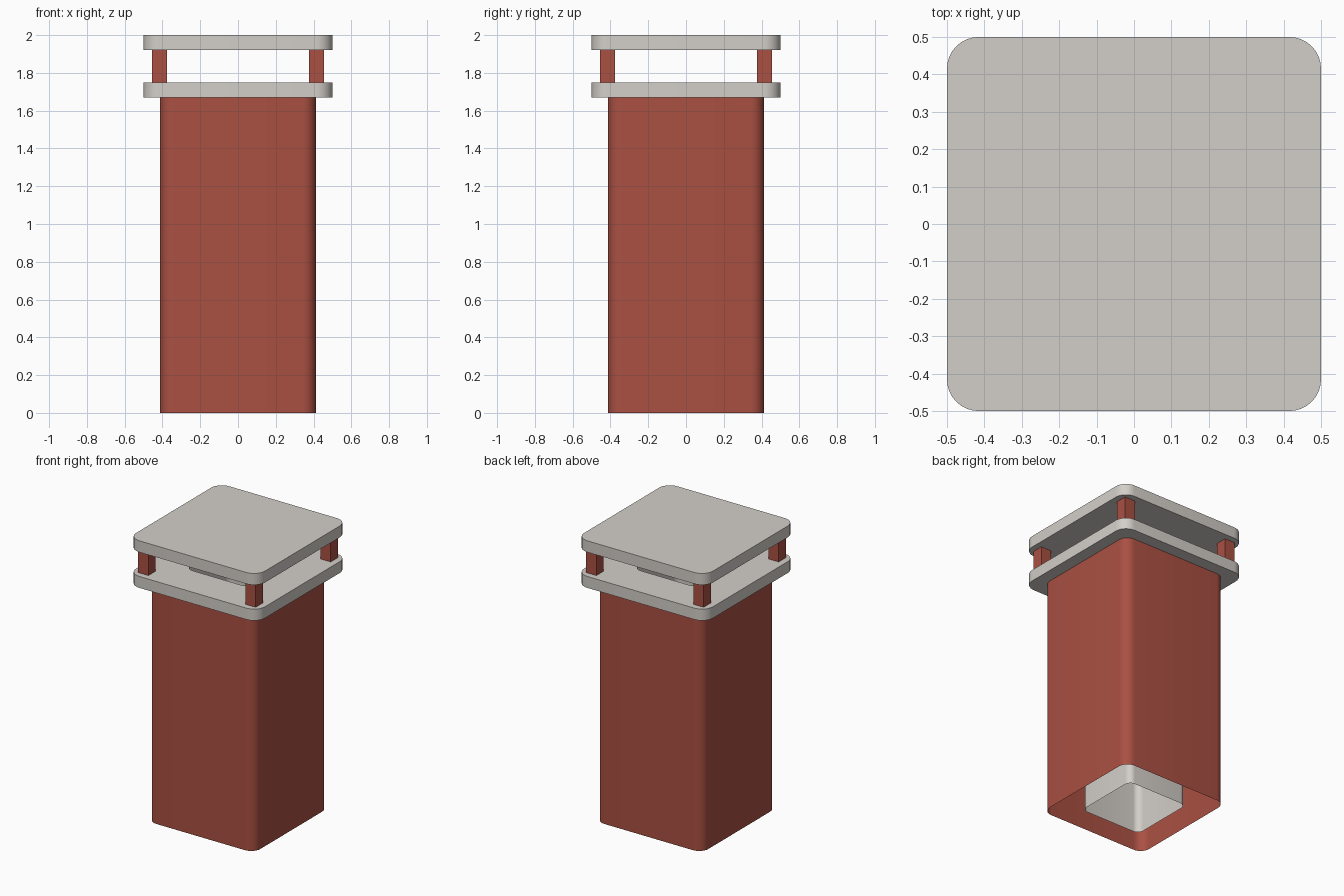
import bpy, bmesh, math

if "Cube" in bpy.data.objects:
    bpy.data.objects.remove(bpy.data.objects["Cube"])

def material(name, rgb):
    m = bpy.data.materials.new(name)
    m.diffuse_color = (*rgb, 1)
    m.use_nodes = True
    m.node_tree.nodes["Principled BSDF"].inputs["Base Color"].default_value = m.diffuse_color
    return m

BRICK = material("red_clay", (0.40, 0.08, 0.055))
STONE = material("pale_stone", (0.65, 0.62, 0.58))

def rounded_square(half, radius, segments=8):
    """Outline of a square with rounded corners, counter-clockwise."""
    pts = []
    c = half - radius
    for i, (sx, sy) in enumerate([(1, 1), (-1, 1), (-1, -1), (1, -1)]):
        for k in range(segments + 1):
            a = math.pi / 2 * (i + k / segments)
            pts.append((sx * c + radius * math.cos(a), sy * c + radius * math.sin(a)))
    return pts

def finish(name, bm, mat):
    me = bpy.data.meshes.new(name)
    bm.to_mesh(me)
    bm.free()
    me.materials.append(mat)
    ob = bpy.data.objects.new(name, me)
    bpy.context.collection.objects.link(ob)
    bpy.ops.object.select_all(action='DESELECT')
    ob.select_set(True)
    bpy.context.view_layer.objects.active = ob
    bpy.ops.object.shade_smooth_by_angle(angle=math.radians(30))
    return ob

def bridge(bm, lower, upper):
    n = len(lower)
    for i in range(n):
        j = (i + 1) % n
        bm.faces.new((lower[i], lower[j], upper[j], upper[i]))

def prism(name, outline, z0, z1, mat, caps=False, hole=None):
    """Upright wall from an outline, optionally capped or with a hole through it."""
    bm = bmesh.new()
    ring = lambda pts, z: [bm.verts.new((x, y, z)) for x, y in pts]
    low, high = ring(outline, z0), ring(outline, z1)
    bridge(bm, low, high)
    if hole:
        hole_low, hole_high = ring(hole, z0), ring(hole, z1)
        bridge(bm, hole_high, hole_low)
        bridge(bm, high, hole_high)
        bridge(bm, hole_low, low)
    elif caps:
        bm.faces.new(high)
        bm.faces.new(low[::-1])
    return finish(name, bm, mat)

FLUE = rounded_square(0.235, 0.045)
PLATE = rounded_square(0.5, 0.085)

# Outer stack and inner flue: thin sleeves, open at the bottom
prism("chimney_stack", rounded_square(0.413, 0.07), 0, 1.67, BRICK)
prism("flue_liner", FLUE, 0, 1.67, STONE)

# Lower plate with the flue opening, and the solid cap above it
prism("lower_plate", PLATE, 1.67, 1.75, STONE, hole=FLUE)
prism("top_cap", PLATE, 1.92, 2.0, STONE, caps=True)

# Four corner posts carrying the cap
for fb, sy in (("front", -1), ("back", 1)):
    for lr, sx in (("left", -1), ("right", 1)):
        x, y, h = sx * 0.416, sy * 0.416, 0.04
        square = [(x + h, y + h), (x - h, y + h), (x - h, y - h), (x + h, y - h)]
        prism(f"{fb}_{lr}_post", square, 1.75, 1.92, BRICK, caps=True)
